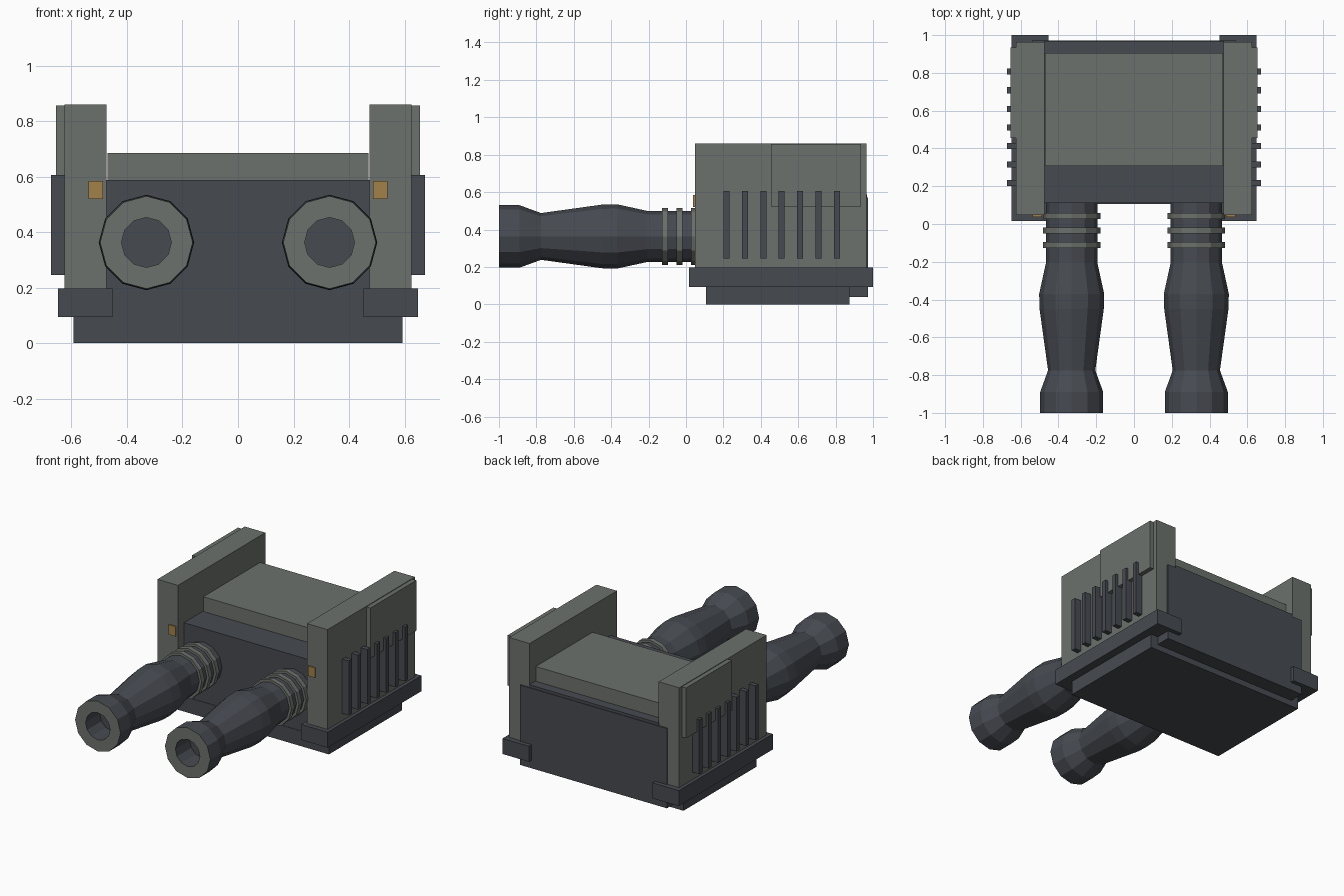
import bpy, bmesh, math

if "Cube" in bpy.data.objects:
    bpy.data.objects.remove(bpy.data.objects["Cube"])


def material(name, rgb):
    m = bpy.data.materials.new(name)
    m.diffuse_color = (*rgb, 1)
    m.use_nodes = True
    m.node_tree.nodes["Principled BSDF"].inputs["Base Color"].default_value = m.diffuse_color
    return m


GREY = material("warm grey", (0.150, 0.165, 0.150))
DARK = material("dark slate", (0.062, 0.069, 0.082))
AMBER = material("amber", (0.36, 0.22, 0.07))


def finish(name, bm, mats):
    bmesh.ops.recalc_face_normals(bm, faces=bm.faces)
    me = bpy.data.meshes.new(name)
    bm.to_mesh(me)
    bm.free()
    for m in mats:
        me.materials.append(m)
    ob = bpy.data.objects.new(name, me)
    bpy.context.collection.objects.link(ob)
    return ob


def box(name, x, y, z, mat):
    bm = bmesh.new()
    bmesh.ops.create_cube(bm, size=1)
    for v in bm.verts:
        v.co = [(r[0] + r[1]) / 2 + c * abs(r[1] - r[0]) for c, r in zip(v.co, (x, y, z))]
    return finish(name, bm, [mat])


def pair(name, x, y, z, mat):
    for side, s in (("left", -1), ("right", 1)):
        box(f"{name}_{side}", sorted((s * x[0], s * x[1])), y, z, mat)


def lathe(name, cx, cz, profile, mats, rule=None, sides=12):
    """Revolve (y, radius) points about an axis along y; cap radius-zero ends."""
    bm = bmesh.new()
    rings = []
    for y, r in profile:
        rings.append([bm.verts.new((cx + r * math.cos(2 * math.pi * i / sides), y,
                                    cz + r * math.sin(2 * math.pi * i / sides)))
                      for i in range(sides)])
    for k, (a, b) in enumerate(zip(rings, rings[1:])):
        for i in range(sides):
            j = (i + 1) % sides
            f = bm.faces.new((a[i], a[j], b[j], b[i]))
            f.material_index = 1 if k == rule else 0
    bm.faces.new(rings[0])
    bm.faces.new(rings[-1])
    return finish(name, bm, mats)


# Central housing
box("base_plate", (-0.593, 0.593), (0.107, 0.873), (0, 0.1), DARK)
box("main_body", (-0.476, 0.476), (0.11, 0.968), (0.04, 0.588), DARK)
box("back_panel", (-0.54, 0.54), (0.86, 0.972), (0.04, 0.57), DARK)
box("top_cover", (-0.47, 0.47), (0.308, 0.905), (0.55, 0.686), GREY)

# Side walls, rails, outer panels and indicator lights
pair("side_wall", (0.474, 0.625), (0.047, 0.964), (0.15, 0.86), GREY)
pair("side_rail", (0.453, 0.648), (0.015, 1.0), (0.094, 0.197), DARK)
pair("outer_panel", (0.6, 0.655), (0.455, 0.935), (0.522, 0.856), GREY)
pair("indicator", (0.487, 0.538), (0.038, 0.06), (0.52, 0.585), AMBER)

# Cooling ribs
for n in range(7):
    y = 0.217 + n * 0.0982
    pair(f"rib_{n + 1}", (0.6, 0.673), (y - 0.016, y + 0.016), (0.245, 0.606), DARK)

# Twin barrels: bore, grey muzzle face, flared outer skin
BARREL = [(-0.85, 0.09), (-1.0, 0.09), (-1.0, 0.167), (-0.89, 0.167), (-0.775, 0.125),
          (-0.45, 0.170), (-0.37, 0.172), (-0.205, 0.136), (0.15, 0.136)]
for side, s in (("left", -1), ("right", 1)):
    lathe(f"barrel_{side}", s * 0.33, 0.363, BARREL, [DARK, GREY], rule=1)
    for n, y in enumerate((-0.112, -0.034, 0.042)):
        lathe(f"barrel_ring_{side}_{n + 1}", s * 0.33, 0.363,
              [(y - 0.016, 0.153), (y + 0.016, 0.153)], [GREY])
